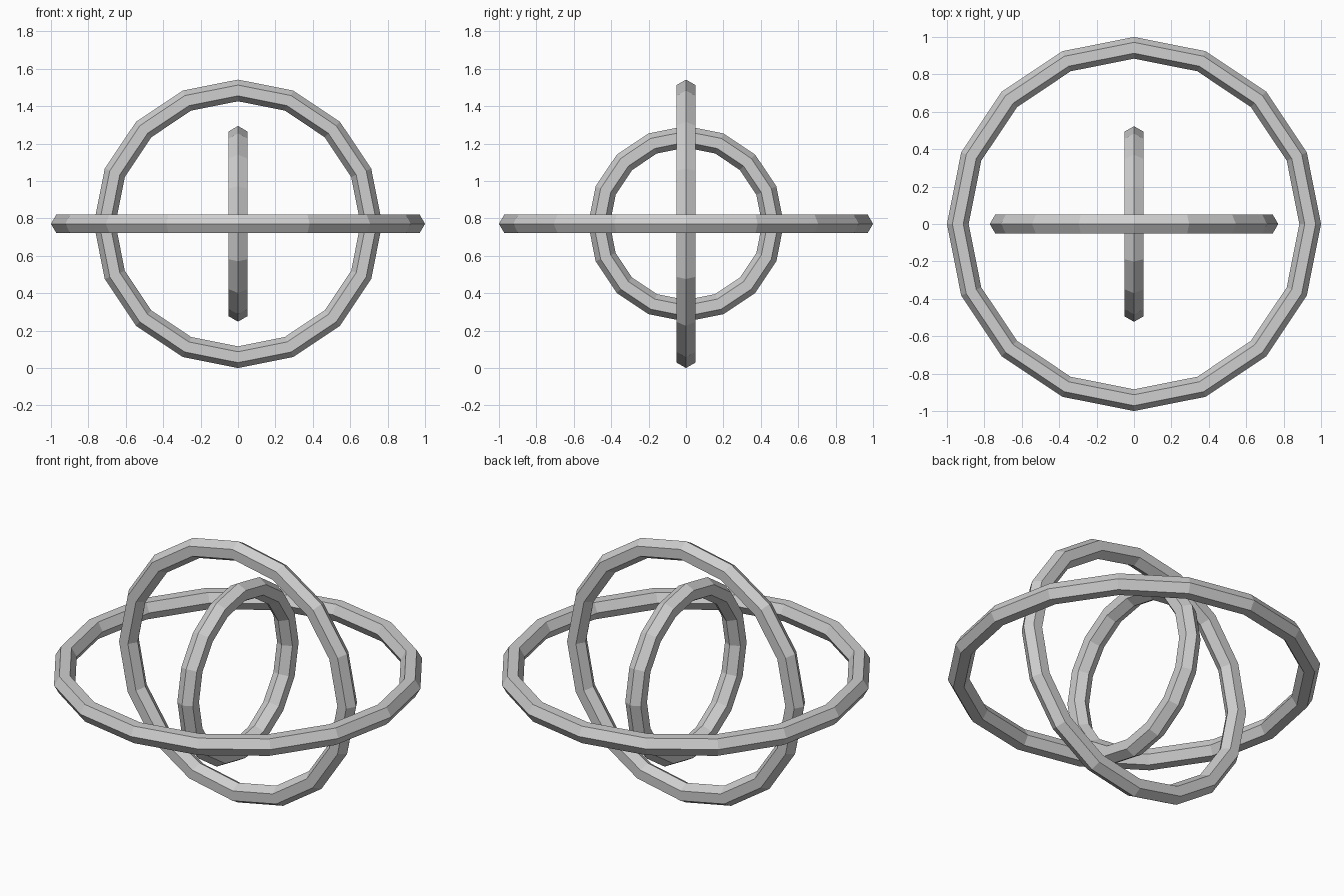
import bpy
from math import pi

if "Cube" in bpy.data.objects:
    bpy.data.objects.remove(bpy.data.objects["Cube"])

CENTRE = (0, 0, 0.771)
TUBE = 0.058

metal = bpy.data.materials.new("light_grey")
metal.diffuse_color = (0.62, 0.62, 0.62, 1)
metal.use_nodes = True
metal.node_tree.nodes["Principled BSDF"].inputs["Base Color"].default_value = metal.diffuse_color


def ring(name, outer, rotation):
    """Flat-shaded hoop with 16 segments and a hexagonal section."""
    bpy.ops.mesh.primitive_torus_add(
        major_segments=16, minor_segments=6,
        major_radius=outer - TUBE, minor_radius=TUBE,
        location=CENTRE, rotation=rotation)
    obj = bpy.context.object
    obj.name = name
    obj.data.materials.append(metal)
    bpy.ops.object.shade_flat()


# Three nested hoops, each in its own plane
ring("outer_horizontal_ring", 1.0, (0, 0, 0))
ring("middle_upright_ring", 0.771, (pi / 2, 0, 0))
ring("inner_upright_ring", 0.523, (0, pi / 2, 0))
